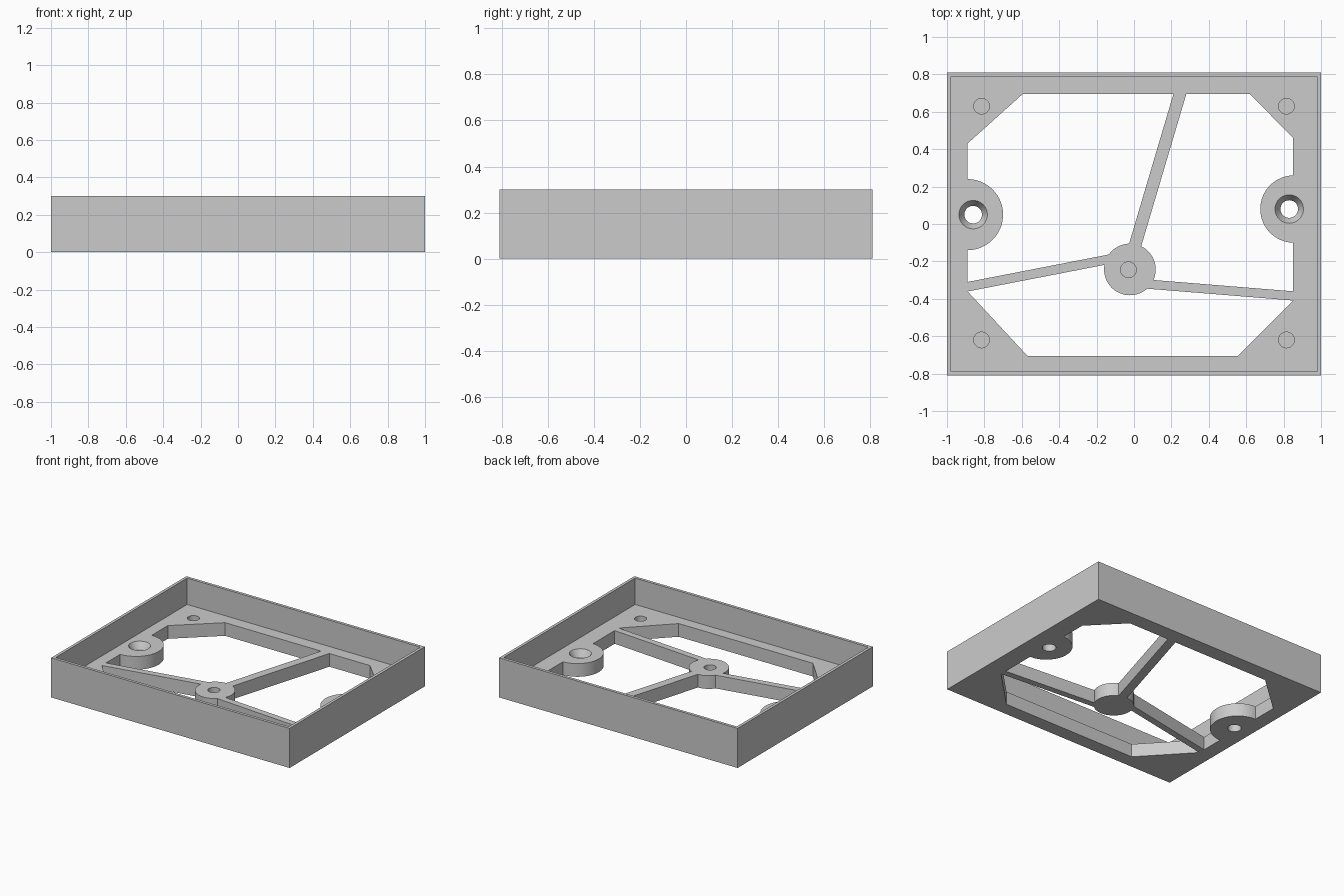
import bpy
import bmesh
from mathutils import Vector

cube = bpy.data.objects.get("Cube")
if cube:
    bpy.data.objects.remove(cube, do_unlink=True)

HALF_X, HALF_Y, HEIGHT = 1.0, 0.81, 0.30
WALL, FLOOR = 0.022, 0.10

grey = bpy.data.materials.new("plain grey")
grey.use_nodes = True
grey.diffuse_color = (0.6, 0.6, 0.6, 1)
grey.node_tree.nodes["Principled BSDF"].inputs["Base Color"].default_value = (0.6, 0.6, 0.6, 1)


def make_object(name, bm):
    bmesh.ops.recalc_face_normals(bm, faces=bm.faces)
    mesh = bpy.data.meshes.new(name)
    bm.to_mesh(mesh)
    bm.free()
    mesh.materials.append(grey)
    obj = bpy.data.objects.new(name, mesh)
    bpy.context.collection.objects.link(obj)
    return obj


def prism(name, outline, low, high):
    bm = bmesh.new()
    face = bm.faces.new([bm.verts.new((x, y, low)) for x, y in outline])
    top = bmesh.ops.extrude_face_region(bm, geom=[face])["geom"]
    bmesh.ops.translate(bm, vec=(0, 0, high - low),
                        verts=[v for v in top if isinstance(v, bmesh.types.BMVert)])
    return make_object(name, bm)


def box(name, hx, hy, low, high):
    return prism(name, [(-hx, -hy), (hx, -hy), (hx, hy), (-hx, hy)], low, high)


def cone(name, centre, r_low, r_high, low, high, sides=64):
    bm = bmesh.new()
    bmesh.ops.create_cone(bm, cap_ends=True, segments=sides, radius1=r_low,
                          radius2=r_high, depth=high - low)
    bmesh.ops.translate(bm, vec=(*centre, (low + high) / 2), verts=bm.verts)
    return make_object(name, bm)


def bar(name, start, end, width, low, high):
    a, b = Vector(start), Vector(end)
    side = (b - a).normalized().orthogonal() * width / 2
    return prism(name, [a + side, b + side, b - side, a - side], low, high)


def subtract(target, cutter):
    mod = target.modifiers.new("cut", "BOOLEAN")
    mod.operation = "DIFFERENCE"
    mod.solver = "EXACT"
    mod.object = cutter
    bpy.context.view_layer.objects.active = target
    bpy.ops.object.modifier_apply(modifier=mod.name)
    bpy.data.objects.remove(cutter, do_unlink=True)


# Open tray with thin walls
tray = box("tray_frame", HALF_X, HALF_Y, 0, HEIGHT)
subtract(tray, box("cavity", HALF_X - WALL, HALF_Y - WALL, FLOOR, 1))

# Floor opening, leaving out the hub, spokes and screw lugs
opening = prism("opening", [
    (-0.89, 0.43), (-0.595, 0.695), (0.62, 0.695), (0.85, 0.46),
    (0.85, -0.41), (0.555, -0.705), (-0.57, -0.705), (-0.89, -0.36)], -0.1, 0.2)
HUB = (-0.022, -0.243)
LOW, HIGH = -0.2, 0.25
keep = [
    cone("hub", HUB, 0.138, 0.138, LOW, HIGH),
    cone("right_lug", (-0.89, 0.05), 0.19, 0.19, LOW, HIGH),
    cone("left_lug", (0.855, 0.08), 0.18, 0.18, LOW, HIGH),
    bar("back_spoke", (-0.02, -0.20), (0.26, 0.745), 0.066, LOW, HIGH),
    bar("right_spoke", (-0.08, -0.178), (-0.95, -0.347), 0.05, LOW, HIGH),
    bar("left_spoke", (0.03, -0.318), (0.92, -0.390), 0.049, LOW, HIGH),
]
for part in keep:
    subtract(opening, part)
subtract(tray, opening)

# Blind holes in the corners and hub
pegs = [(x, y) for x in (-0.815, 0.815) for y in (0.63, -0.62)] + [(-0.03, -0.245)]
for centre in pegs:
    subtract(tray, cone("blind_hole", centre, 0.042, 0.042, 0.04, 0.15, 32))

# Countersunk screw holes in the lugs
for centre in ((-0.86, 0.05), (0.83, 0.08)):
    subtract(tray, cone("screw_hole", centre, 0.047, 0.047, -0.1, 0.15, 48))
    subtract(tray, cone("countersink", centre, 0.046, 0.106, 0.05, 0.15, 48))

bpy.ops.object.select_all(action="DESELECT")
tray.select_set(True)
bpy.context.view_layer.objects.active = tray
bpy.ops.object.shade_smooth_by_angle(angle=0.5)
